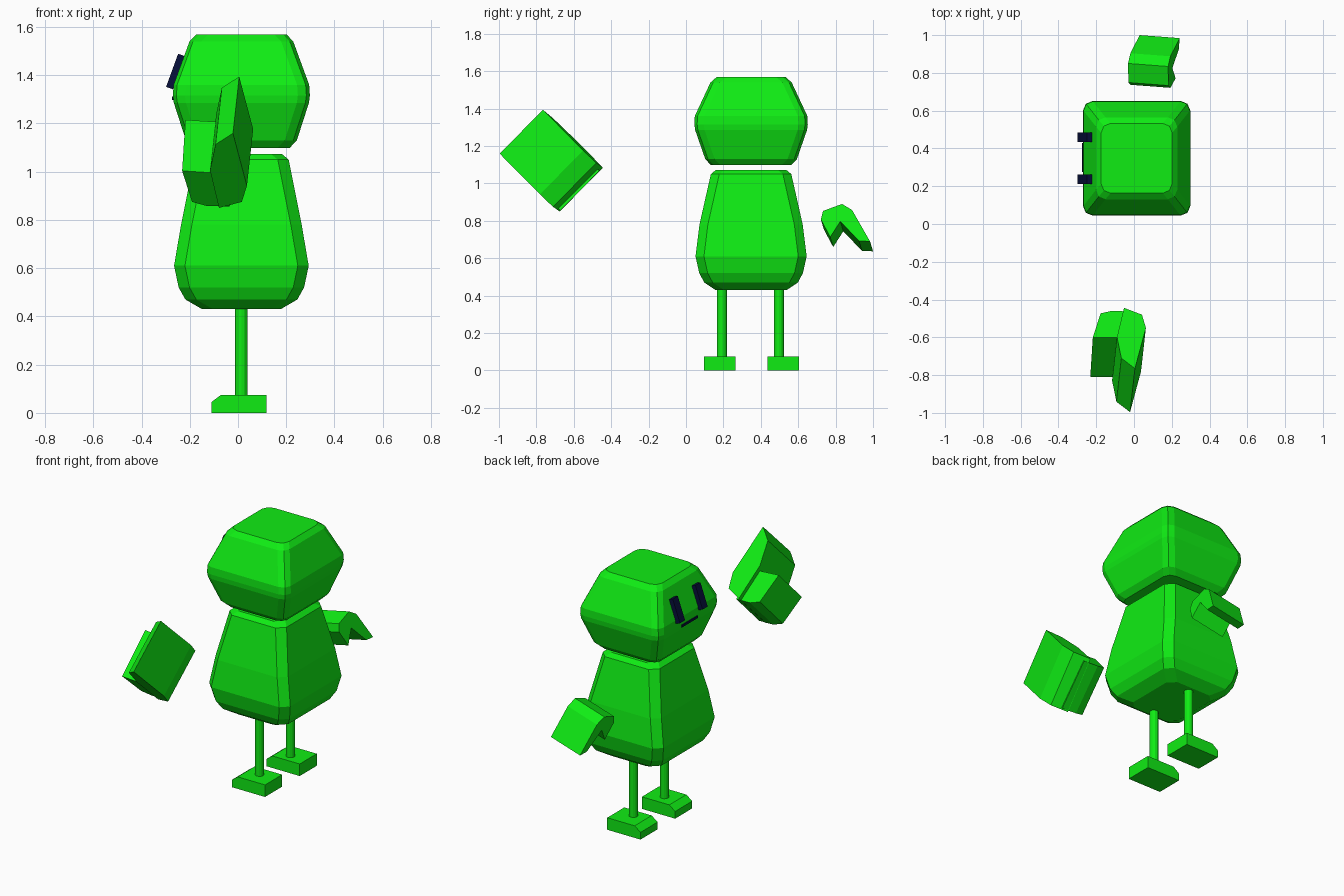
import bpy, bmesh, math
from mathutils import Vector

if "Cube" in bpy.data.objects:
    bpy.data.objects.remove(bpy.data.objects["Cube"])

CX, CY = 0.014, 0.348


def material(name, rgb):
    m = bpy.data.materials.new(name)
    m.diffuse_color = (*rgb, 1)
    m.use_nodes = True
    m.node_tree.nodes["Principled BSDF"].inputs["Base Color"].default_value = m.diffuse_color
    return m


GREEN = material("green", (0.005, 0.84, 0.007))
NAVY = material("navy", (0.002, 0.005, 0.045))


def finish(name, bm, mat):
    bmesh.ops.recalc_face_normals(bm, faces=bm.faces)
    me = bpy.data.meshes.new(name)
    bm.to_mesh(me)
    bm.free()
    me.materials.append(mat)
    ob = bpy.data.objects.new(name, me)
    bpy.context.collection.objects.link(ob)
    return ob


def skin(name, rings, mat):
    """Bridge equal-sized closed rings and cap both ends."""
    bm = bmesh.new()
    vs = [[bm.verts.new(p) for p in r] for r in rings]
    for a, b in zip(vs, vs[1:]):
        for i in range(len(a)):
            j = (i + 1) % len(a)
            bm.faces.new((a[i], a[j], b[j], b[i]))
    bm.faces.new(vs[0])
    bm.faces.new(vs[-1])
    return finish(name, bm, mat)


def rounded_ring(hx, hy, z, c, steps):
    """Rectangle with corners cut by the given number of steps."""
    ring = []
    for k, (sx, sy) in enumerate([(1, 1), (-1, 1), (-1, -1), (1, -1)]):
        for s in range(steps + 1):
            a = math.pi / 2 * (k + s / steps)
            ring.append((CX + sx * (hx - c) + c * math.cos(a),
                         CY + sy * (hy - c) + c * math.sin(a), z))
    return ring


def lathe_box(name, levels, c, steps):
    return skin(name, [rounded_ring(hx, hy, z, c, steps) for z, hx, hy in levels], GREEN)


def prism(name, profile, axis, origin, solve, start=0.0, end=1.0):
    """Extrude a profile backwards along axis; the unknown coordinate is
    solved so that the profile lies square to the axis through origin."""
    e, o = Vector(axis), Vector(origin)
    pts = []
    for p in profile:
        q = list(p)
        q.insert(solve, 0.0)
        q = Vector(q)
        q[solve] = e.dot(o - q) / e[solve]
        pts.append(q)
    return skin(name, [[p - e * t for p in pts] for t in (start, end)], GREEN)


def box(name, centre, size, tilt, mat):
    bm = bmesh.new()
    bmesh.ops.create_cube(bm, size=1)
    bmesh.ops.scale(bm, vec=size, verts=bm.verts)
    ob = finish(name, bm, mat)
    ob.location = centre
    ob.rotation_euler = (0, tilt, 0)
    return ob


# Torso and head: (height, half width x, half width y)
lathe_box("torso", [(0.43, 0.163, 0.19), (0.47, 0.232, 0.25), (0.52, 0.26, 0.277),
                    (0.61, 0.279, 0.297), (0.78, 0.25, 0.276),
                    (1.05, 0.196, 0.215), (1.073, 0.168, 0.187)], 0.045, 1)
lathe_box("head", [(1.098, 0.2, 0.215), (1.13, 0.23, 0.245), (1.285, 0.28, 0.299),
                   (1.315, 0.284, 0.303), (1.36, 0.281, 0.301), (1.54, 0.215, 0.217),
                   (1.568, 0.188, 0.185)], 0.05, 2)

# Legs and feet
for side, y in (("right", 0.192), ("left", 0.497)):
    bm = bmesh.new()
    bmesh.ops.create_cone(bm, cap_ends=True, segments=12, radius1=0.026,
                          radius2=0.026, depth=0.39)
    leg = finish(side + "_leg", bm, GREEN)
    leg.location = (CX, y, 0.26)
    mid = y - 0.012 if side == "right" else y + 0.024
    foot = [(-0.11, 0), (0.119, 0), (0.119, 0.075), (-0.07, 0.075), (-0.11, 0.045)]
    skin(side + "_foot", [[(x, mid + s * 0.084, z) for x, z in foot] for s in (-1, 1)], GREEN)

# Face: two eyes and a mouth on the -x side
for side, y in (("right", 0.237), ("left", 0.46)):
    box(side + "_eye", (-0.259, y, 1.415), (0.03, 0.05, 0.146), math.radians(20), NAVY)
box("mouth", (-0.264, 0.352, 1.305), (0.02, 0.155, 0.015), 0, NAVY)

# Raised hand on the -y side, profile in (x, y)
axis, origin = (0.026, 0.231, 0.235), (0.005, -0.765, 1.394)
prism("right_hand", [(0.005, -0.765), (-0.067, -0.71), (-0.09, -0.598),
                     (-0.053, -0.444), (0.042, -0.48), (0.063, -0.55)],
      axis, origin, 2)
prism("right_thumb", [(-0.217, -0.585), (-0.082, -0.585), (-0.02, -0.447),
                      (-0.118, -0.444), (-0.176, -0.457)],
      (0.015, 0.231, 0.235), origin, 2, 0.07, 0.97)

# Lowered hand on the +y side, profile in (y, z)
prism("left_hand", [(0.984, 0.69), (0.925, 0.692), (0.825, 0.797), (0.771, 0.713),
                    (0.721, 0.807), (0.733, 0.853), (0.834, 0.89), (0.888, 0.858)],
      (0.212, -0.016, 0.053), (0.242, 0.984, 0.69), 0)
